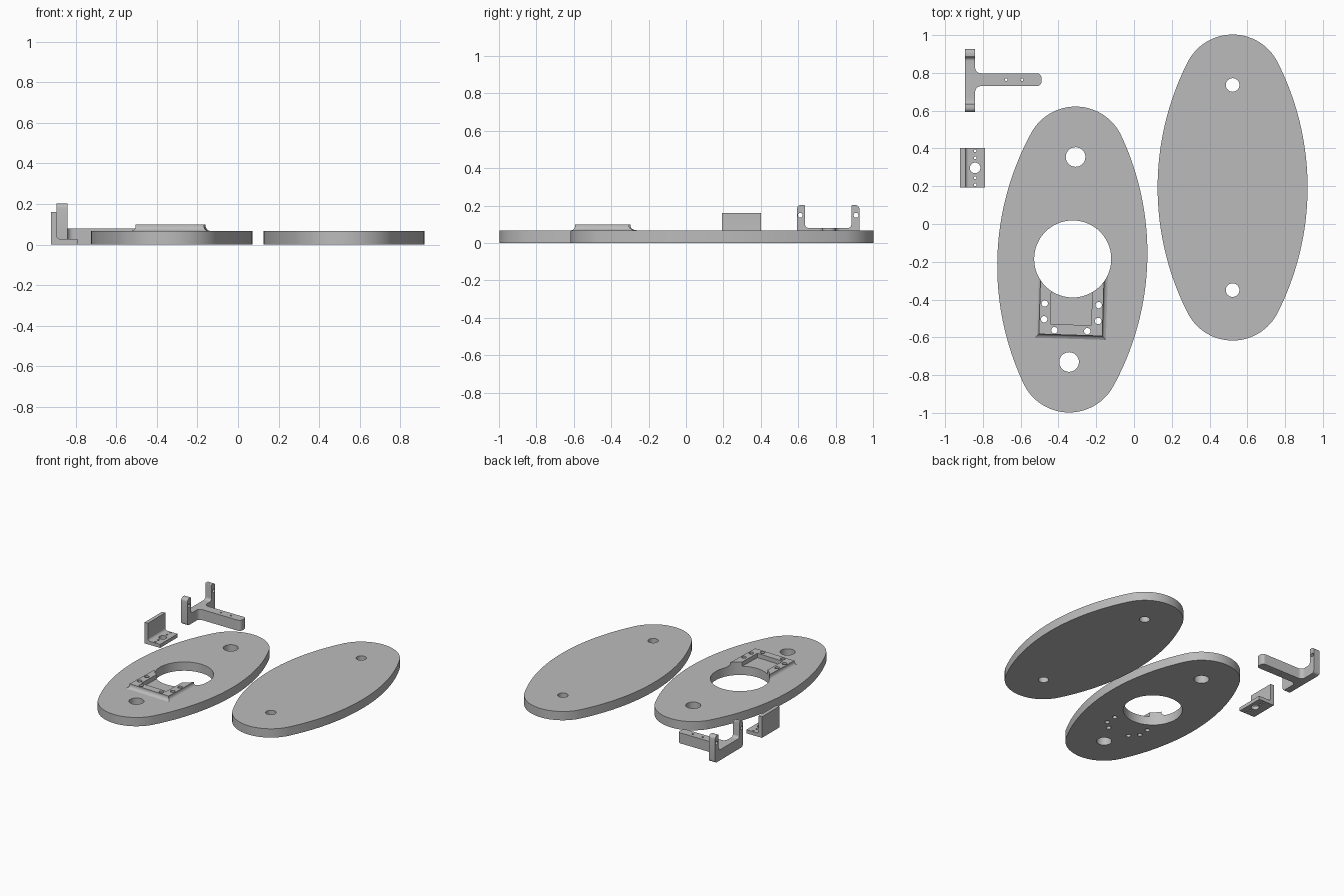
import bpy, bmesh, math
from mathutils import Vector

if "Cube" in bpy.data.objects:
    bpy.data.objects.remove(bpy.data.objects["Cube"])

grey = bpy.data.materials.new("plain grey")
grey.diffuse_color = (0.5, 0.5, 0.5, 1)
grey.use_nodes = True
grey.node_tree.nodes["Principled BSDF"].inputs["Base Color"].default_value = grey.diffuse_color


def make(name, bm, loc=(0, 0, 0), turn=0.0):
    bmesh.ops.recalc_face_normals(bm, faces=bm.faces)
    me = bpy.data.meshes.new(name)
    bm.to_mesh(me)
    bm.free()
    ob = bpy.data.objects.new(name, me)
    bpy.context.collection.objects.link(ob)
    ob.location, ob.rotation_euler.z = loc, turn
    me.materials.append(grey)
    return ob


def loft(bm, rings):
    """Closed solid through a stack of equal-length rings."""
    vs = [[bm.verts.new(p) for p in ring] for ring in rings]
    n = len(vs[0])
    for a, b in zip(vs, vs[1:]):
        for i in range(n):
            bm.faces.new((a[i], a[(i + 1) % n], b[(i + 1) % n], b[i]))
    bm.faces.new(vs[0][::-1])
    bm.faces.new(vs[-1])


def prism(bm, outline, lo, hi, axis="z"):
    place = {"x": lambda u, v, w: (w, u, v),
             "y": lambda u, v, w: (u, w, v),
             "z": lambda u, v, w: (u, v, w)}[axis]
    loft(bm, [[place(u, v, w) for u, v in outline] for w in (lo, hi)])


def disc(x, y, r, n=32):
    return [(x + r * math.cos(2 * math.pi * i / n), y + r * math.sin(2 * math.pi * i / n))
            for i in range(n)]


def rounded(corners, steps=6):
    """Polygon from (x, y, radius) corners."""
    out = []
    for i, (x, y, r) in enumerate(corners):
        p = Vector((x, y))
        if r == 0:
            out.append((x, y))
            continue
        a = (Vector(corners[i - 1][:2]) - p).normalized()
        b = (Vector(corners[(i + 1) % len(corners)][:2]) - p).normalized()
        half = a.angle(b) / 2
        c = p + (a + b).normalized() * r / math.sin(half)
        s = p + a * r / math.tan(half) - c
        e = p + b * r / math.tan(half) - c
        a0 = math.atan2(s.y, s.x)
        da = (math.atan2(e.y, e.x) - a0 + math.pi) % (2 * math.pi) - math.pi
        for k in range(steps + 1):
            t = a0 + da * k / steps
            out.append((c.x + r * math.cos(t), c.y + r * math.sin(t)))
    return out


def combine(ob, tool, op="DIFFERENCE"):
    mod = ob.modifiers.new("shape", "BOOLEAN")
    mod.object, mod.operation, mod.solver = tool, op, "EXACT"
    bpy.ops.object.select_all(action="DESELECT")
    bpy.context.view_layer.objects.active = ob
    ob.select_set(True)
    bpy.context.view_layer.update()
    bpy.ops.object.modifier_apply(modifier=mod.name)
    bpy.data.objects.remove(tool, do_unlink=True)


def smooth(ob):
    bpy.ops.object.select_all(action="DESELECT")
    bpy.context.view_layer.objects.active = ob
    ob.select_set(True)
    bpy.ops.object.shade_smooth_by_angle(angle=math.radians(30))


def drill(ob, holes, lo=-0.1, hi=0.3, axis="z"):
    bm = bmesh.new()
    for x, y, r in holes:
        prism(bm, disc(x, y, r, 96 if r > 0.1 else 32), lo, hi, axis)
    combine(ob, make("drill", bm, ob.location, ob.rotation_euler.z))


# Oval plates: two long side arcs tangent to two small end arcs
R, r, HALF_W, HALF_L = 1.466, 0.267, 0.397, 0.81
END = HALF_L - r
TH = 0.067


def oval():
    tan = math.atan2(END, R - HALF_W)
    q = [(HALF_W - R + R * math.cos(tan * k / 20), R * math.sin(tan * k / 20)) for k in range(21)]
    q += [(r * math.cos(t), END + r * math.sin(t))
          for t in (tan + (math.pi / 2 - tan) * k / 16 for k in range(1, 17))]
    top = q + [(-x, y) for x, y in q[-2::-1]]
    return top + [(-x, -y) for x, y in top[1:-1]]


def plate(name, loc, turn, holes):
    bm = bmesh.new()
    prism(bm, oval(), 0, TH)
    ob = make(name, bm, loc, turn)
    drill(ob, holes)
    smooth(ob)


plate("plain_plate", (0.522, 0.193, 0), 0, [(0, s * END, 0.036) for s in (1, -1)])

LOC, TURN = (-0.3265, -0.188, 0), math.radians(-1.8)
big_hole = [(0.002, 0.003, 0.204)]
screws = [(0.004 + s * x, y, 0.017) for s in (1, -1)
          for x, y in ((0.143, -0.237), (0.143, -0.321), (0.087, -0.377))]
plate("holed_plate", LOC, TURN, [(0, s * END, 0.052) for s in (1, -1)] + big_hole + screws)

# Raised mounting pad with a flared foot, open towards the big hole
bm = bmesh.new()
rings = []
for z, f in ((0.06, 0.02), (TH, 0.02), (0.071, 0.011), (0.078, 0.004), (0.088, 0), (0.1, 0)):
    x0, x1, y0, y1 = -0.165 - f, 0.171 + f, -0.4 - f, -0.03
    rings.append([(x0, y0, z), (x1, y0, z), (x1, y1, z), (x0, y1, z)])
loft(bm, rings)
pad = make("mounting_pad", bm, LOC, TURN)
bm = bmesh.new()
prism(bm, [(-0.106, -0.345), (0.111, -0.345), (0.111, 0.1), (-0.106, 0.1)], 0, 0.2)
combine(pad, make("recess", bm, LOC, TURN))
drill(pad, big_hole)
drill(pad, screws)
smooth(pad)

# Small angle bracket
bm = bmesh.new()
prism(bm, rounded([(-0.921, 0, 0), (-0.79, 0, 0), (-0.79, 0.027, 0), (-0.893, 0.027, 0.018),
                   (-0.893, 0.16, 0), (-0.921, 0.16, 0)]), 0.192, 0.402, "y")
angle = make("angle_bracket", bm)
drill(angle, [(-0.841, 0.297, 0.028)] +
      [(-0.841, 0.297 + d, 0.007) for d in (-0.09, -0.053, 0.053, 0.09)])
smooth(angle)

# Forked bracket: upright fork plus a long arm
CY = 0.76
half = [(0.167, 0, 0.02), (0.167, 0.203, 0.022), (0.124, 0.203, 0.006), (0.124, 0.08, 0.02)]
bm = bmesh.new()
prism(bm, rounded([(CY + y, z, f) for y, z, f in half] +
                  [(CY - y, z, f) for y, z, f in half[::-1]]), -0.894, -0.841, "x")
fork = make("forked_bracket", bm)
side = [(-0.87, 0.075, 0), (-0.841, 0.075, 0), (-0.841, 0.034, 0.03), (-0.49, 0.034, 0.024)]
bm = bmesh.new()
prism(bm, rounded([(x, CY + 0.004 + y, f) for x, y, f in side] +
                  [(x, CY + 0.004 - y, f) for x, y, f in side[::-1]]), 0, 0.08)
combine(fork, make("arm", bm), "UNION")
drill(fork, [(CY + s * 0.149, 0.148, 0.013) for s in (1, -1)], -1, -0.7, "x")
drill(fork, [(x, CY + 0.004, 0.007) for x in (-0.677, -0.593)])
smooth(fork)
